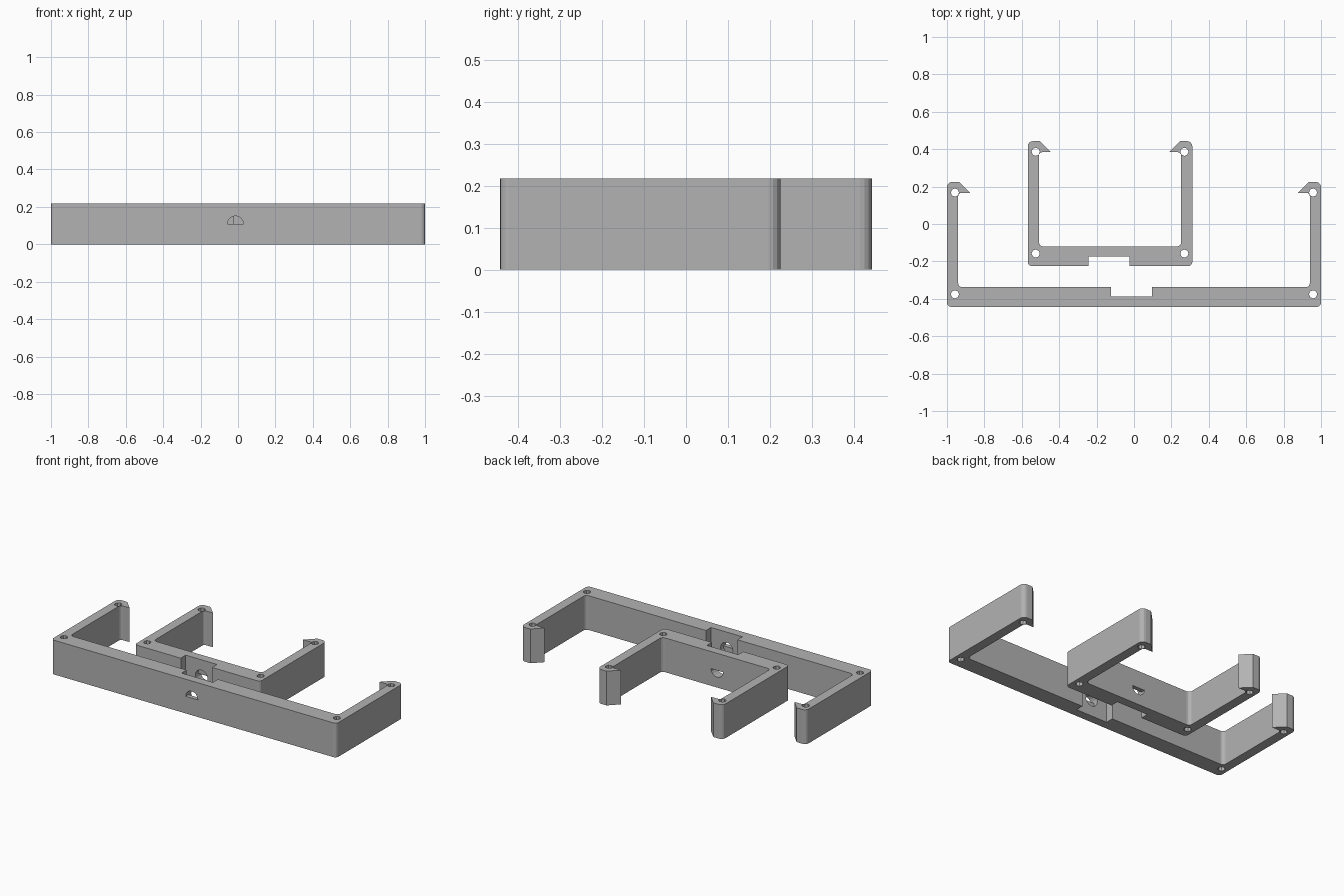
import bpy
import bmesh
import math
from mathutils import Matrix, Vector

cube = bpy.data.objects.get("Cube")
if cube:
    bpy.data.objects.remove(cube)

HEIGHT = 0.217
WALL = 0.06
BASE = 0.105
DEPTH = 0.668
HOOK = 0.609

grey = bpy.data.materials.new("grey plastic")
grey.use_nodes = True
grey.diffuse_color = (0.45, 0.45, 0.45, 1)
grey.node_tree.nodes["Principled BSDF"].inputs["Base Color"].default_value = grey.diffuse_color


def rounded(corners, steps=4):
    """Outline from (x, y, radius) corners, each filleted by its radius."""
    out = []
    for i, (x, y, r) in enumerate(corners):
        p = Vector((x, y))
        if not r:
            out.append(p)
            continue
        a = (Vector(corners[i - 1][:2]) - p).normalized()
        b = (Vector(corners[(i + 1) % len(corners)][:2]) - p).normalized()
        centre = p + (a + b) * r
        for k in range(steps + 1):
            t = k / steps * math.pi / 2
            out.append(centre - b * r * math.cos(t) - a * r * math.sin(t))
    return out


def prism(name, outline, height, matrix=Matrix()):
    """Extrude a flat outline upward, then place it."""
    bm = bmesh.new()
    face = bm.faces.new([bm.verts.new((p[0], p[1], 0)) for p in outline])
    top = bmesh.ops.extrude_face_region(bm, geom=[face])["geom"]
    bmesh.ops.translate(bm, vec=(0, 0, height),
                        verts=[g for g in top if isinstance(g, bmesh.types.BMVert)])
    bmesh.ops.transform(bm, matrix=matrix, verts=bm.verts)
    bmesh.ops.recalc_face_normals(bm, faces=bm.faces)
    mesh = bpy.data.meshes.new(name)
    bm.to_mesh(mesh)
    bm.free()
    obj = bpy.data.objects.new(name, mesh)
    bpy.context.collection.objects.link(obj)
    return obj


def arc(radius, sides, start=0.0, sweep=math.tau):
    count = sides if sweep == math.tau else sides + 1
    return [(radius * math.cos(start + sweep * i / sides),
             radius * math.sin(start + sweep * i / sides)) for i in range(count)]


def cut(obj, cutters):
    """Subtract the cutters for good and remove them."""
    for c in cutters:
        c.hide_render = True
        mod = obj.modifiers.new("cut", "BOOLEAN")
        mod.operation = "DIFFERENCE"
        mod.solver = "EXACT"
        mod.object = c
    graph = bpy.context.evaluated_depsgraph_get()
    mesh = bpy.data.meshes.new_from_object(obj.evaluated_get(graph))
    obj.modifiers.clear()
    obj.data = mesh
    for c in cutters:
        bpy.data.objects.remove(c)


def bracket(name, half, x, y, notch_x, notch_outside):
    # U-shaped outline with hooked arm ends
    right = [(half, 0, 0.022), (half, DEPTH, 0.028), (half - 0.066, DEPTH, 0),
             (half - 0.124, HOOK, 0), (half - WALL, HOOK, 0.018),
             (half - WALL, BASE, 0.022)]
    left = [(-px, py, r) for px, py, r in reversed(right)]
    body = prism(name, rounded(right + left), HEIGHT, Matrix.Translation((x, y, 0)))

    # Pin holes at the corners and hooks
    cutters = []
    for side in (-1, 1):
        for hole_y in (0.067, HOOK + 0.002):
            place = Matrix.Translation((x + side * (half - 0.0425), y + hole_y, -0.1))
            cutters.append(prism("pin_cutter", arc(0.022, 8), HEIGHT + 0.2, place))

    # Notch in the middle of the base bar
    cx = x + notch_x
    low, high = (y - 0.1, y + 0.05) if notch_outside else (y + 0.055, y + 0.2)
    box = [(cx - 0.11, low), (cx + 0.11, low), (cx + 0.11, high), (cx - 0.11, high)]
    cutters.append(prism("notch_cutter", box, HEIGHT + 0.2, Matrix.Translation((0, 0, -0.1))))

    # Round socket in the notch, half of it open through the bar
    def along_y(start):
        return Matrix.Translation((cx, start, HEIGHT / 2)) @ Matrix.Rotation(math.pi / 2, 4, "X")
    socket_end = y + 0.078 if notch_outside else y + 0.08
    begin = 0 if not notch_outside else math.pi
    cutters.append(prism("socket_cutter", arc(0.043, 16), 0.053, along_y(socket_end)))
    cutters.append(prism("half_cutter", arc(0.043, 8, begin, math.pi), 0.3, along_y(y + 0.2)))
    cut(body, cutters)
    body.data.materials.clear()
    body.data.materials.append(grey)
    for face in body.data.polygons:
        face.material_index = 0
    return body


bracket("large_bracket", 1.0, 0, -0.443, -0.014, False)
bracket("small_bracket", 0.44, -0.128, -0.225, -0.006, True)
